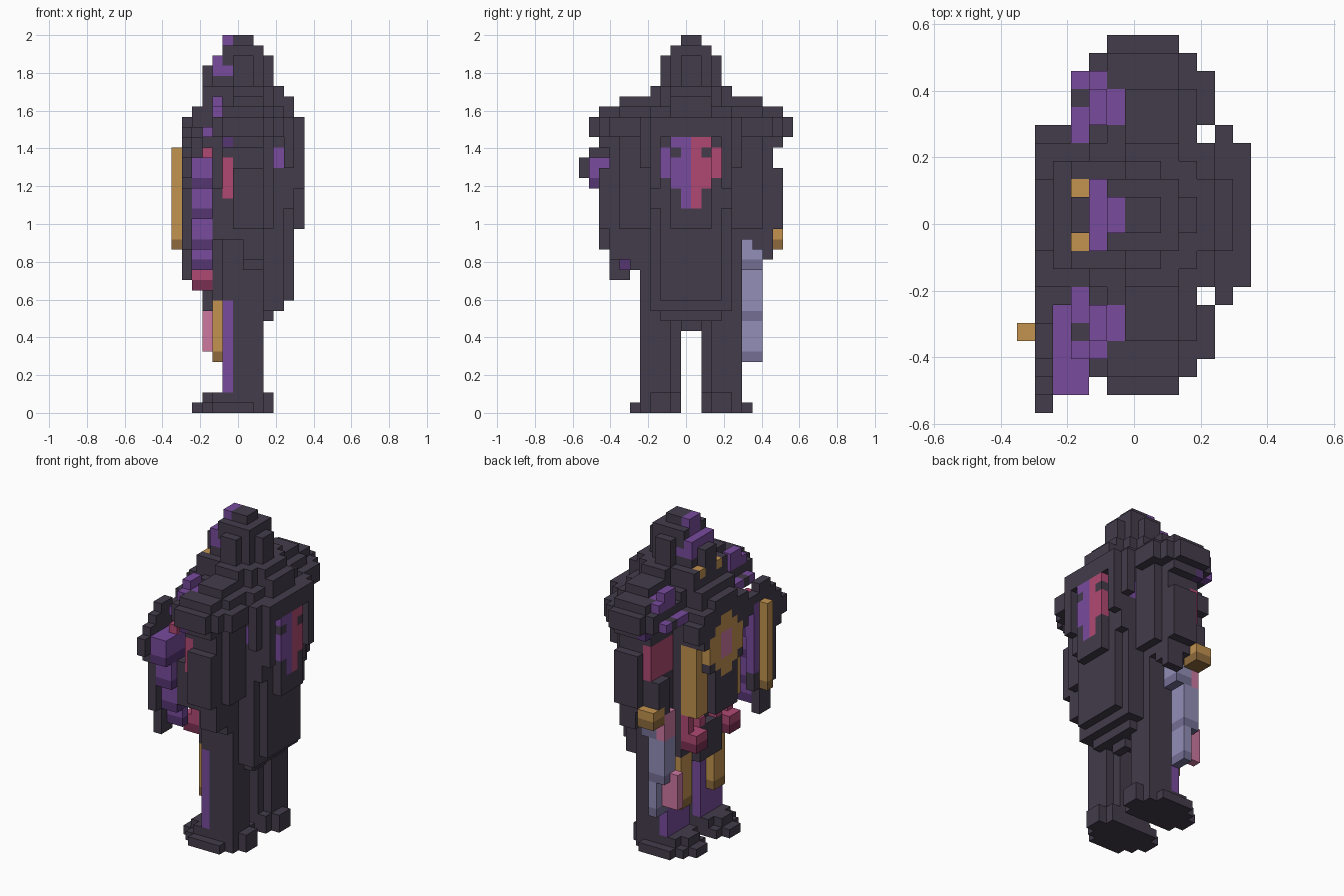
import bpy
import bmesh

cube = bpy.data.objects.get("Cube")
if cube:
    bpy.data.objects.remove(cube, do_unlink=True)

UNIT = 2 / 37            # edge of one block
MID_X, MID_Y = 6.5, 10.5  # middle of the block grid
cells = {}               # (x, y, z) -> (part, colour)

# Colours as 0-255 display values
PALETTE = {
    "charcoal": (67, 60, 75), "purple": (120, 75, 157), "deep_purple": (85, 54, 113),
    "gold": (194, 147, 79), "deep_gold": (142, 107, 61), "crimson": (176, 73, 114),
    "deep_crimson": (122, 48, 82), "lavender": (147, 142, 184),
    "deep_lavender": (115, 110, 148), "pink": (205, 120, 160),
}


def linear(value):
    value /= 255
    return value / 12.92 if value <= 0.04045 else ((value + 0.055) / 1.055) ** 2.4


materials = {}
for name, rgb in PALETTE.items():
    colour = (*[linear(c) for c in rgb], 1)
    mat = bpy.data.materials.new(name)
    mat.use_nodes = True
    mat.diffuse_color = colour
    shader = mat.node_tree.nodes["Principled BSDF"]
    shader.inputs["Base Color"].default_value = colour
    shader.inputs["Roughness"].default_value = 0.9
    materials[name] = mat


def box(part, colour, x0, x1, y0, y1, z0, z1):
    """Fill a run of blocks; later boxes repaint earlier ones."""
    for x in range(x0, x1):
        for y in range(y0, y1):
            for z in range(z0, z1):
                cells[x, y, z] = (part, colour)


def pair(part, colour, x0, x1, y0, y1, z0, z1):
    """Fill a box and its twin on the other side of the body."""
    box("far_" + part, colour, x0, x1, y0, y1, z0, z1)
    box("near_" + part, colour, x0, x1, 22 - y1, 22 - y0, z0, z1)


def tipped(part, colour, x0, x1, y0, y1, z0, z1):
    """A box whose lowest layer has the deeper colour."""
    box(part, colour, x0, x1, y0, y1, z0, z1)
    box(part, "deep_" + colour, x0, x1, y0, y1, z0, z0 + 1)


DARK = "charcoal"

# Hips, with the rounded feet and legs
box("hips", DARK, 4, 9, 7, 15, 11, 17)
box("hips", DARK, 5, 9, 7, 15, 9, 11)
box("hips", DARK, 5, 9, 6, 16, 11, 17)
pair("foot", DARK, 4, 8, 12, 17, 0, 1)
pair("foot", DARK, 3, 9, 12, 16, 0, 1)
pair("foot", DARK, 2, 10, 13, 15, 0, 1)
pair("foot", DARK, 4, 9, 12, 16, 1, 2)
pair("foot", DARK, 3, 10, 13, 15, 1, 2)
pair("leg", DARK, 5, 8, 12, 16, 2, 15)
pair("leg", DARK, 8, 9, 13, 16, 2, 15)
pair("leg", "purple", 5, 6, 12, 16, 2, 11)
for y in (7, 13):
    tipped("shin_guard", "gold", 4, 5, y, y + 2, 5, 11)

# Belt and hanging pieces
box("loincloth", DARK, 3, 5, 9, 13, 10, 14)
for y in (7, 13):
    tipped("hip_plate", "crimson", 2, 4, y, y + 2, 12, 14)
pair("belt_trim", "crimson", 3, 4, 12, 13, 14, 15)
pair("belt_trim", "crimson", 3, 4, 14, 15, 14, 16)

# Torso and chest
box("torso", DARK, 4, 11, 7, 15, 15, 30)
box("torso", DARK, 3, 4, 8, 14, 16, 30)
box("torso", DARK, 2, 3, 8, 14, 17, 30)
box("chest_plate", DARK, 1, 3, 9, 13, 16, 29)
box("chest_plate", DARK, 1, 3, 8, 14, 21, 28)
box("chest_plate", DARK, 1, 4, 7, 15, 24, 28)
box("chest_plate", DARK, 1, 3, 6, 16, 25, 27)
pair("chest_column", "gold", 2, 4, 13, 15, 16, 24)
for y, low, high in ((8, 22, 25), (9, 21, 26), (10, 20, 27)):
    box("chest_emblem", "gold", 1, 2, y, 22 - y, low, high)
box("chest_emblem", "pink", 1, 2, 10, 12, 22, 25)

# Cloak in stepped layers, rounded toward the hem
box("cloak", DARK, 8, 9, 10, 12, 8, 9)
box("cloak", DARK, 9, 10, 8, 14, 9, 32)
box("cloak", DARK, 9, 11, 7, 15, 10, 30)
box("cloak", DARK, 10, 11, 9, 13, 30, 32)
box("cloak", DARK, 11, 12, 8, 14, 11, 29)
box("cloak", DARK, 11, 12, 7, 15, 20, 29)
box("cloak", DARK, 11, 12, 9, 13, 29, 31)
pair("cloak", DARK, 11, 12, 15, 16, 24, 29)
box("cloak", DARK, 12, 13, 9, 13, 18, 29)
pair("cloak", DARK, 12, 13, 14, 15, 22, 29)
pair("cloak", DARK, 12, 13, 13, 14, 27, 29)
pair("cloak_patch", "purple", 10, 11, 14, 15, 24, 26)

# Two-tone crest on the back, its outer columns sunk behind the cloak folds
for depth, step, low, high in ((12, 0, 20, 27), (12, 1, 22, 27), (11, 2, 23, 26)):
    box("cloak_crest", "purple", depth, depth + 1, 10 - step, 11 - step, low, high)
    box("cloak_crest", "crimson", depth, depth + 1, 11 + step, 12 + step, low, high)
pair("cloak_crest", DARK, 12, 13, 12, 13, 25, 26)

# Arms
pair("arm", DARK, 5, 9, 15, 19, 17, 28)
pair("arm", DARK, 9, 10, 15, 18, 18, 27)
pair("arm", DARK, 6, 9, 19, 20, 18, 24)
pair("arm", DARK, 7, 9, 18, 19, 15, 17)
pair("arm", DARK, 7, 9, 17, 18, 16, 17)
box("near_arm", DARK, 7, 9, 4, 6, 15, 17)
box("near_arm", DARK, 7, 9, 5, 6, 14, 15)
pair("arm", "crimson", 5, 6, 15, 19, 21, 25)
pair("forearm", DARK, 4, 6, 17, 19, 17, 21)

# Shoulder pads with purple trim
pair("shoulder_pad", DARK, 5, 9, 15, 21, 27, 29)
pair("shoulder_pad", DARK, 4, 10, 15, 20, 27, 29)
pair("shoulder_pad", DARK, 5, 9, 15, 20, 26, 27)
pair("shoulder_pad", DARK, 4, 11, 16, 19, 27, 29)
pair("shoulder_pad", DARK, 3, 4, 16, 19, 27, 28)
pair("shoulder_pad", DARK, 5, 9, 14, 20, 29, 30)
pair("shoulder_pad", DARK, 9, 10, 14, 18, 29, 30)
pair("shoulder_pad", DARK, 6, 9, 14, 18, 30, 31)
pair("shoulder_pad", "deep_purple", 5, 6, 19, 20, 26, 27)
pair("shoulder_pad", "purple", 3, 4, 18, 19, 27, 28)
pair("shoulder_pad", "purple", 4, 5, 18, 19, 29, 30)
pair("shoulder_pad", "purple", 4, 5, 16, 18, 29, 31)
pair("shoulder_pad", "purple", 5, 6, 16, 18, 29, 30)
pair("shoulder_pad", "purple", 3, 4, 15, 17, 27, 28)

# Head and hood
box("collar", DARK, 3, 10, 8, 14, 30, 32)
box("collar", DARK, 6, 9, 7, 15, 30, 32)
box("hood", DARK, 4, 9, 9, 13, 31, 35)
box("hood", DARK, 6, 8, 8, 14, 31, 35)
box("hood", DARK, 9, 10, 10, 12, 31, 35)
box("hood", DARK, 5, 9, 9, 13, 35, 36)
box("hood", DARK, 5, 8, 10, 12, 36, 37)
box("hood", "purple", 4, 5, 9, 13, 33, 35)
box("hood", "purple", 5, 6, 9, 13, 33, 34)
box("hood", "purple", 5, 6, 10, 12, 34, 37)
box("face", DARK, 3, 4, 10, 12, 30, 34)
pair("eye", "gold", 3, 4, 12, 13, 31, 32)

# Shield with tiered back and a staff in front
for y0, y1, z0, z1 in ((3, 5, 13, 16), (2, 6, 16, 22), (1, 6, 22, 26),
                       (0, 6, 23, 25), (2, 6, 26, 27), (3, 5, 27, 28)):
    box("shield", DARK, 1, 2, y0, y1, z0, z1)
box("shield", "purple", 1, 2, 5, 6, 18, 26)
for y, y_end, low, high in ((1, 6, 22, 25), (2, 5, 19, 22), (3, 5, 16, 19), (4, 5, 14, 16)):
    tipped("shield_back", "purple", 2, 4, y, y_end, low, high)
box("shield_back", "crimson", 3, 4, 3, 5, 25, 26)
box("shield_grip", DARK, 4, 5, 3, 5, 17, 22)
tipped("staff", "gold", 0, 1, 4, 5, 16, 26)

# Sword held point down
tipped("sword_blade", "lavender", 5, 6, 16, 18, 5, 9)
tipped("sword_blade", "lavender", 4, 6, 16, 18, 9, 14)
tipped("sword_blade", "lavender", 4, 7, 16, 18, 14, 16)
box("sword_blade", "lavender", 4, 7, 16, 17, 16, 17)
box("sword_edge", "pink", 3, 5, 16, 17, 6, 10)
box("sword_edge", "pink", 4, 5, 16, 18, 14, 17)
tipped("sword_guard", "gold", 4, 6, 18, 20, 16, 18)

# Turn the blocks into one shell per part, keeping only outer faces
SIDES = {
    (1, 0, 0): ((1, 0, 0), (1, 1, 0), (1, 1, 1), (1, 0, 1)),
    (-1, 0, 0): ((0, 0, 0), (0, 0, 1), (0, 1, 1), (0, 1, 0)),
    (0, 1, 0): ((0, 1, 0), (0, 1, 1), (1, 1, 1), (1, 1, 0)),
    (0, -1, 0): ((0, 0, 0), (1, 0, 0), (1, 0, 1), (0, 0, 1)),
    (0, 0, 1): ((0, 0, 1), (1, 0, 1), (1, 1, 1), (0, 1, 1)),
    (0, 0, -1): ((0, 0, 0), (0, 1, 0), (1, 1, 0), (1, 0, 0)),
}
for part in sorted({p for p, _ in cells.values()}):
    own = {c: col for c, (p, col) in cells.items() if p == part}
    slots = sorted(set(own.values()))
    bm = bmesh.new()
    for (x, y, z), colour in own.items():
        for (dx, dy, dz), corners in SIDES.items():
            if (x + dx, y + dy, z + dz) in cells:
                continue
            face = bm.faces.new([bm.verts.new(((x + a - MID_X) * UNIT,
                                               (y + b - MID_Y) * UNIT,
                                               (z + c) * UNIT)) for a, b, c in corners])
            face.material_index = slots.index(colour)
    bmesh.ops.remove_doubles(bm, verts=bm.verts[:], dist=UNIT / 100)
    mesh = bpy.data.meshes.new(part)
    for colour in slots:
        mesh.materials.append(materials[colour])
    bm.to_mesh(mesh)
    bm.free()
    bpy.context.collection.objects.link(bpy.data.objects.new(part, mesh))
